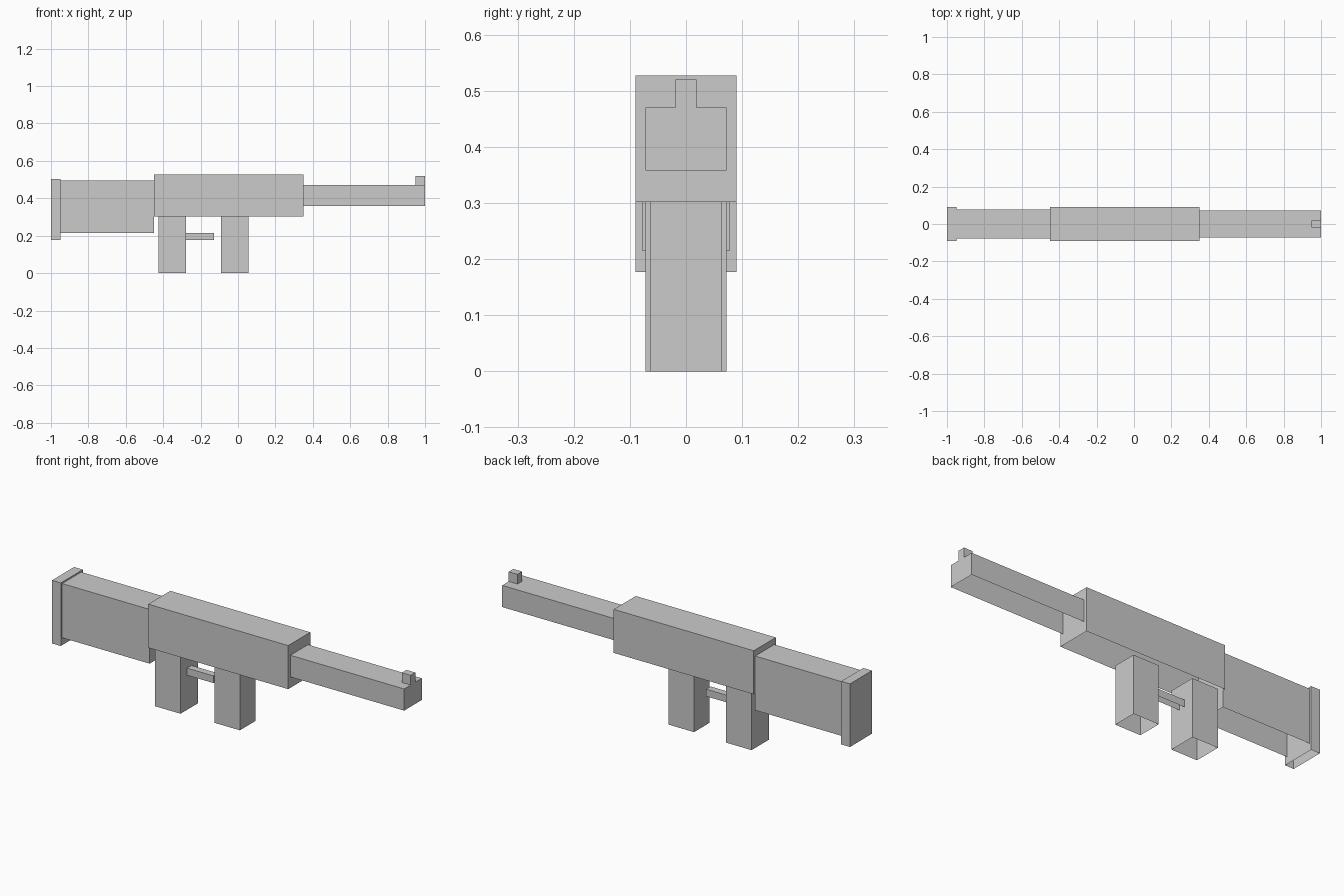
import bpy, bmesh

if "Cube" in bpy.data.objects:
    bpy.data.objects.remove(bpy.data.objects["Cube"])

grey = bpy.data.materials.new("light_grey")
grey.diffuse_color = (0.6, 0.6, 0.6, 1)
grey.use_nodes = True
grey.node_tree.nodes["Principled BSDF"].inputs["Base Color"].default_value = grey.diffuse_color


def open_box(name, x0, x1, half_y, z0, z1):
    """Box shell with no underside."""
    bm = bmesh.new()
    bmesh.ops.create_cube(bm, size=1)
    for v in bm.verts:
        v.co.x = x1 if v.co.x > 0 else x0
        v.co.y = half_y if v.co.y > 0 else -half_y
        v.co.z = z1 if v.co.z > 0 else z0
    bm.normal_update()
    under = [f for f in bm.faces if f.normal.z < -0.9]
    bmesh.ops.delete(bm, geom=under, context='FACES')
    mesh = bpy.data.meshes.new(name)
    bm.to_mesh(mesh)
    bm.free()
    mesh.materials.append(grey)
    obj = bpy.data.objects.new(name, mesh)
    bpy.context.collection.objects.link(obj)


# name, x range, half width, z range
parts = [
    ("butt_plate", -1.0, -0.95, 0.09, 0.177, 0.503),
    ("stock", -0.95, -0.45, 0.078, 0.215, 0.495),
    ("receiver", -0.45, 0.35, 0.09, 0.302, 0.527),
    ("barrel", 0.35, 1.0, 0.072, 0.358, 0.47),
    ("front_sight", 0.95, 1.0, 0.019, 0.47, 0.52),
    ("grip", -0.425, -0.278, 0.072, 0.0, 0.302),
    ("magazine", -0.09, 0.055, 0.063, 0.0, 0.302),
    ("trigger_bar", -0.278, -0.128, 0.018, 0.178, 0.215),
]
for part in parts:
    open_box(*part)
